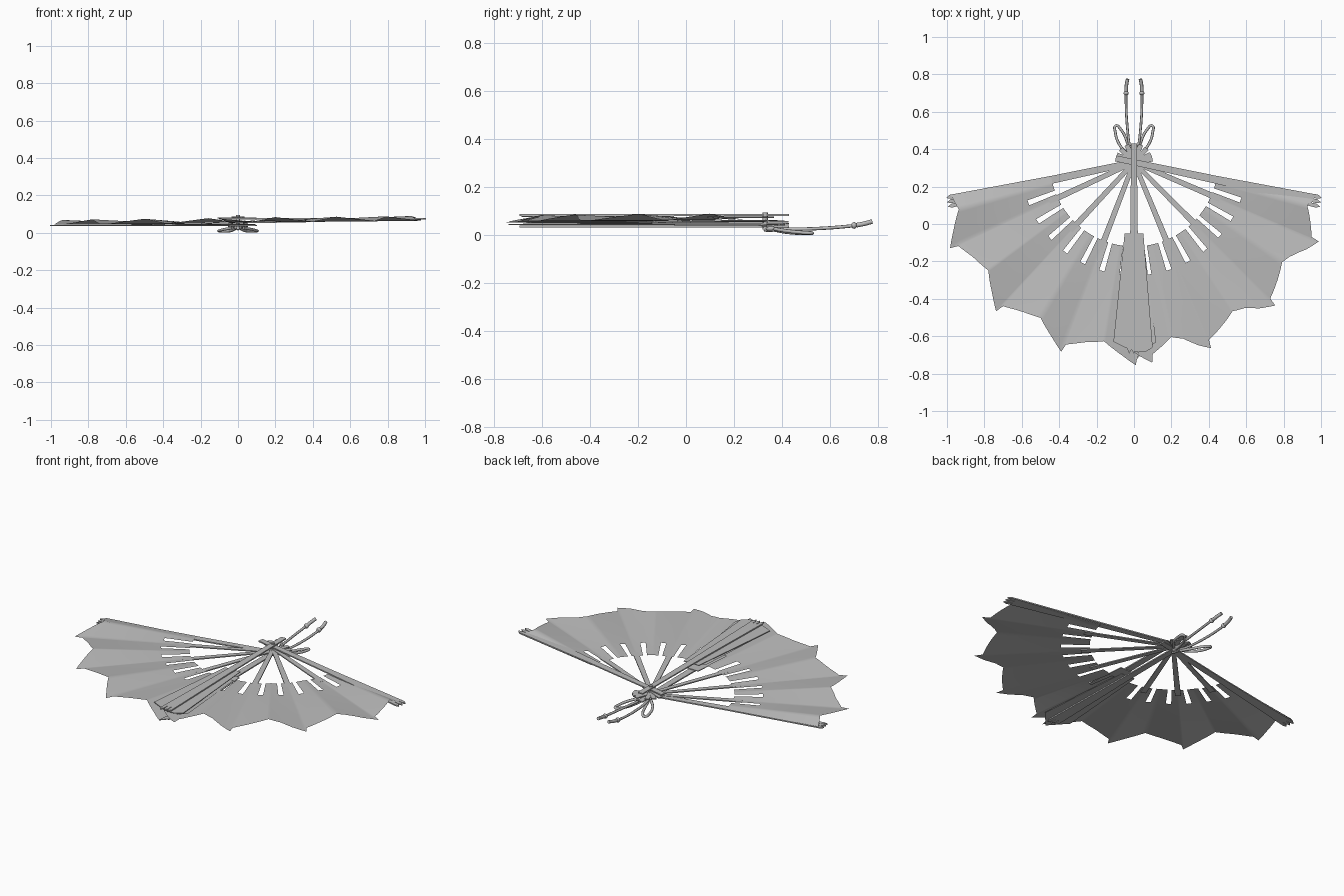
import bpy, bmesh, math
from mathutils import Vector

if "Cube" in bpy.data.objects:
    bpy.data.objects.remove(bpy.data.objects["Cube"])

PIVOT_Y = 0.33
grey = bpy.data.materials.new("warm_grey")
grey.diffuse_color = (0.5, 0.5, 0.5, 1)
grey.use_nodes = True
grey.node_tree.nodes["Principled BSDF"].inputs["Base Color"].default_value = grey.diffuse_color


def polar(side, deg, r, across=0.0):
    """Point at radius r on a stick; deg is measured down from the side axis."""
    a = math.radians(deg)
    return (side * (r * math.cos(a) - across * math.sin(a)),
            PIVOT_Y - r * math.sin(a) - across * math.cos(a))


def finish(name, bm, smooth=False, up=False):
    bmesh.ops.recalc_face_normals(bm, faces=bm.faces)
    if up:
        for f in bm.faces:
            f.normal_update()
            if f.normal.z < 0:
                f.normal_flip()
    me = bpy.data.meshes.new(name)
    bm.to_mesh(me)
    bm.free()
    me.materials.append(grey)
    for p in me.polygons:
        p.use_smooth = smooth
    ob = bpy.data.objects.new(name, me)
    bpy.context.collection.objects.link(ob)
    return ob


def slab(name, outline, z, thick):
    """Flat plate extruded upward from an outline of xy points."""
    bm = bmesh.new()
    low = [bm.verts.new((x, y, z)) for x, y in outline]
    high = [bm.verts.new((x, y, z + thick)) for x, y in outline]
    bm.faces.new(low)
    bm.faces.new(high)
    n = len(low)
    for i in range(n):
        j = (i + 1) % n
        bm.faces.new((low[i], low[j], high[j], high[i]))
    return finish(name, bm)


def stick(name, side, deg, profile, z, thick):
    """Tapered stick through the pivot from (radius, half width) pairs."""
    pts = [polar(side, deg, r, w) for r, w in profile]
    pts += [polar(side, deg, r, -w) for r, w in reversed(profile)]
    return slab(name, pts, z, thick)


def interp(table, x):
    for (x0, y0), (x1, y1) in zip(table, table[1:]):
        if x <= x1:
            return y0 + (y1 - y0) * max(0, x - x0) / (x1 - x0)
    return table[-1][1]


def layer(side, deg):
    """Sheet height winds upward from the left end to the right end."""
    t = (deg - 10) / 85
    return 0.041 + 0.012 * t if side < 0 else 0.064 - 0.008 * t


def leaf(name, side, tips, valleys, end):
    # scalloped rim with hooked points
    rim, fold = [(10, 0.995)], [(10, 0.2)]
    vr = 0.97 if side < 0 else 0.955
    for v, t, nxt in zip(valleys, tips, valleys[1:] + [end]):
        rim.append((v, vr))
        fold.append((v, 1))
        fold.append((t, 0))
        if side < 0:
            rim += [(v + 0.6 * (t - v), vr + 0.065), (t, 1.085), (t + 0.5, 1.04),
                    (t + 0.45 * (nxt - t), vr + 0.03)]
        else:
            rim += [(v + 0.5 * (t - v), vr + 0.04), (t - 0.4, 1.03), (t, 1.075),
                    (t + 0.35 * (nxt - t), vr + 0.075), (t + 0.65 * (nxt - t), vr + 0.025)]
    rim.append((end, vr))
    fold.append((end, 0.8))
    # slots open to the inner edge
    first = 21 if side < 0 else 19.5
    slots = [first + 10.5 * k for k in range(7)]
    cols = {p[0] for p in rim} | {10 + k for k in range(int(end) - 10)}
    cols = {c for c in cols if all(abs(c - s) > 1.5 for s in slots)}
    cols |= {s + d for s in slots for d in (-1.35, 1.35)}
    cols = sorted(cols)
    bm = bmesh.new()
    grid = []
    for c in cols:
        out, col = interp(rim, c), []
        for r in (0.45, 0.53, 0.605, 0.72, 0.84, out - 0.05, out):
            rise = interp(fold, c) * 0.027 * max(0, (r - 0.35) / 0.62)
            col.append(bm.verts.new((*polar(side, c, r), layer(side, c) + rise)))
        grid.append(col)
    for i in range(len(cols) - 1):
        mid = (cols[i] + cols[i + 1]) / 2
        in_slot = any(abs(mid - s) < 1.3 for s in slots)
        for j in range(2 if in_slot else 0, 6):
            bm.faces.new((grid[i][j], grid[i + 1][j], grid[i + 1][j + 1], grid[i][j + 1]))
    loose = [v for v in bm.verts if not v.link_faces]
    bmesh.ops.delete(bm, geom=loose, context='VERTS')
    finish(name, bm, smooth=True, up=True)


left_tips, right_tips = [25, 47.2, 69, 90.5], [23.2, 45.4, 67.5, 84.8]
leaf("left_leaf", -1, left_tips, [15, 36.6, 59, 80.5], 97)
leaf("right_leaf", 1, right_tips, [14, 34, 56.5, 78], 96.5)

# Inner ribs
rib = [(-0.1, 0.013), (0, 0.012), (0.5, 0.016)]
for side, label, tips in ((-1, "left", left_tips), (1, "right", right_tips)):
    for deg in tips[:3]:
        stick(label + "_rib", side, deg, rib, layer(side, deg) - 0.005, 0.006)

# Guards with three small prongs at the end
guard = [(-0.1, 0.016), (0, 0.016), (0.45, 0.021), (0.975, 0.034)]
for name, side, deg, z in (("left_guard", -1, 12, 0.035), ("right_guard", 1, 12, 0.071),
                           ("lower_centre_guard", -1, 90, 0.033),
                           ("upper_centre_guard", 1, 90, 0.081)):
    stick(name, side, deg, guard, z, 0.007)
    for k in (-1, 0, 1):
        tip = [polar(side, deg, r, k * 0.024 + w) for r, w in
               ((0.97, -0.009), (1.0, -0.011), (1.023, 0.002), (1.0, 0.011), (0.97, 0.009))]
        slab(name + "_prong", tip, z, 0.007)

# Folded end panels stacked at the centre
slab("upper_end_panel", [(-0.05, -0.05), (0.05, -0.05), (0.10, -0.66), (0.06, -0.685),
                         (0.0, -0.68), (-0.06, -0.655), (-0.11, -0.63)], 0.077, 0.004)
slab("lower_end_panel", [(-0.045, -0.05), (0.045, -0.05), (0.09, -0.64), (0.0, -0.74),
                         (-0.09, -0.64)], 0.042, 0.004)


def cylinder(name, x, y, z0, z1, r):
    pts = [(x + r * math.cos(i * math.pi / 8), y + r * math.sin(i * math.pi / 8))
           for i in range(16)]
    return slab(name, pts, z0, z1 - z0)


cylinder("pivot_pin", 0, PIVOT_Y, 0.025, 0.094, 0.011)


def cord(name, pts, radius, cyclic=False):
    """Round cord swept along a smooth path."""
    cu = bpy.data.curves.new(name, 'CURVE')
    cu.dimensions = '3D'
    cu.bevel_depth = radius
    cu.bevel_resolution = 2
    cu.resolution_u = 6
    cu.use_fill_caps = True
    sp = cu.splines.new('BEZIER')
    sp.bezier_points.add(len(pts) - 1)
    for bp, p in zip(sp.bezier_points, pts):
        bp.co = Vector(p)
        bp.handle_left_type = bp.handle_right_type = 'AUTO'
    sp.use_cyclic_u = cyclic
    cu.materials.append(grey)
    ob = bpy.data.objects.new(name, cu)
    bpy.context.collection.objects.link(ob)


def ball(name, loc, scale):
    bm = bmesh.new()
    bmesh.ops.create_uvsphere(bm, u_segments=14, v_segments=8, radius=1)
    for v in bm.verts:
        v.co = Vector([v.co[i] * scale[i] + loc[i] for i in range(3)])
    finish(name, bm, smooth=True)


# Bow: loops, hanging tails and beads
for s in (-1, 1):
    cord("bow_loop", [(s * 0.012, 0.36, 0.024), (s * 0.03, 0.42, 0.013), (s * 0.07, 0.505, 0.008),
                      (s * 0.097, 0.525, 0.009), (s * 0.1, 0.49, 0.011),
                      (s * 0.075, 0.42, 0.018), (s * 0.03, 0.37, 0.026)], 0.0075)
    cord("cord_tail", [(s * 0.006, 0.35, 0.028), (s * 0.02, 0.4, 0.026), (s * 0.036, 0.52, 0.027),
                       (s * 0.043, 0.68, 0.038), (s * 0.042, 0.72, 0.043)], 0.007)
    cord("cord_end", [(s * 0.042, 0.71, 0.042), (s * 0.04, 0.745, 0.049),
                      (s * 0.034, 0.775, 0.057)], 0.0095)
    ball("cord_bead", (s * 0.042, 0.7, 0.041), (0.014, 0.012, 0.014))
ball("bow_knot", (0, 0.355, 0.028), (0.022, 0.025, 0.013))
cord("cord_wrap", [(0, 0.325, 0.026), (0, 0.345, 0.022), (0, 0.37, 0.026)], 0.009)
